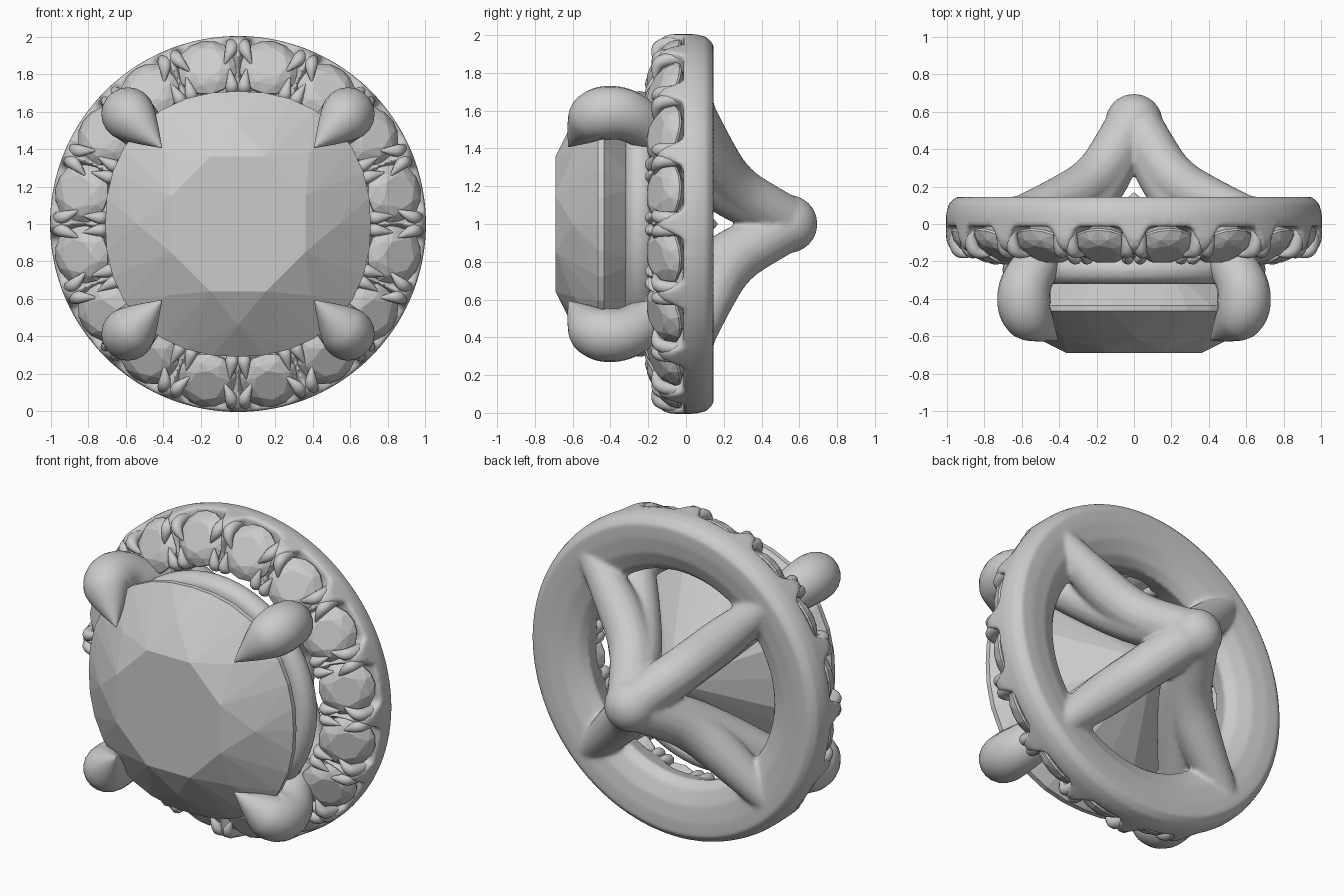
import bpy, bmesh, math
from mathutils import Vector, Matrix

if "Cube" in bpy.data.objects:
    bpy.data.objects.remove(bpy.data.objects["Cube"])

mat = bpy.data.materials.new("pale_grey")
mat.use_nodes = True
GREY = (0.6, 0.6, 0.6, 1)
mat.diffuse_color = GREY
mat.node_tree.nodes["Principled BSDF"].inputs["Base Color"].default_value = GREY

DIAGONALS = [math.radians(45 + 90 * k) for k in range(4)]
STEP = math.tau / 16
STONE_R = .85
SEAT_Y = -.01


def polar(r, a, y, side=0.0):
    """Point at radius r and angle a round the head, shifted sideways."""
    return Vector((r * math.cos(a) - side * math.sin(a), y,
                   1 + r * math.sin(a) + side * math.cos(a)))


def add_object(name, bm, smooth=False):
    bmesh.ops.recalc_face_normals(bm, faces=bm.faces[:])
    me = bpy.data.meshes.new(name)
    bm.to_mesh(me)
    bm.free()
    me.materials.append(mat)
    if smooth:
        me.shade_smooth()
    ob = bpy.data.objects.new(name, me)
    bpy.context.collection.objects.link(ob)
    return ob


def tube(bm, path, radii, sides=6):
    """Add a tapered, capped tube along a smooth path to bm."""
    cu = bpy.data.curves.new("path", "CURVE")
    cu.dimensions = "3D"
    cu.bevel_depth = 1
    cu.bevel_resolution = sides
    cu.use_fill_caps = True
    sp = cu.splines.new("NURBS")
    sp.points.add(len(path) - 1)
    for pt, co, r in zip(sp.points, path, radii):
        pt.co = (*co, 1)
        pt.radius = r
    sp.order_u = 3
    sp.use_endpoint_u = True
    sp.resolution_u = 8
    ob = bpy.data.objects.new("path", cu)
    bpy.context.collection.objects.link(ob)
    me = bpy.data.meshes.new_from_object(
        ob.evaluated_get(bpy.context.evaluated_depsgraph_get()))
    bm.from_mesh(me)
    bpy.data.objects.remove(ob)
    bpy.data.meshes.remove(me)


def seat_dip(r, a, y):
    """Lower the halo's front where a small stone sits, open at the rim."""
    if y > SEAT_Y:
        return y
    across = r * math.sin((a % STEP) - STEP / 2)
    d = abs(across) if r > STONE_R else math.hypot(across, r - STONE_R)
    depth = min(max((.165 - d) / .05, 0), .97)
    return y + depth * (SEAT_Y - y)


def lathe(bm, profile, shape=lambda r, a, y: y, steps=256):
    """Revolve a closed (radius, y) profile round the head's axis."""
    rings = []
    for i in range(steps):
        a = math.tau * i / steps
        rings.append([bm.verts.new(polar(r, a, shape(r, a, y))) for r, y in profile])
    n = len(profile)
    for i in range(steps):
        a, b = rings[i], rings[(i + 1) % steps]
        for j in range(n):
            bm.faces.new((a[j], a[(j + 1) % n], b[(j + 1) % n], b[j]))


def cut_stone(bm, points):
    """Facet a stone as the convex hull of its corner points."""
    verts = [bm.verts.new(p) for p in points]
    res = bmesh.ops.convex_hull(bm, input=verts)
    loose = [v for v in res["geom_interior"] if isinstance(v, bmesh.types.BMVert)]
    bmesh.ops.delete(bm, geom=loose, context="VERTS")


# Setting: scalloped halo, gallery ring, arms and flared legs, fused and softened
bm = bmesh.new()
lathe(bm, [(.64, .04), (.68, .09), (.77, .13), (.87, .145), (.95, .145), (.99, .11), (1.005, .05),
           (1.005, -.005), (1.005, -.08), (.99, -.125), (.96, -.15), (.92, -.165), (.88, -.175),
           (.84, -.18), (.80, -.187), (.76, -.193), (.73, -.185), (.715, -.16), (.68, -.08)],
      seat_dip)
lathe(bm, [(.63 + .075 * math.cos(t * math.tau / 12), -.245 + .078 * math.sin(t * math.tau / 12))
           for t in range(12)])
for a in DIAGONALS:
    tube(bm, [polar(.0, a, .56), polar(.1, a, .44), polar(.28, a, .14), polar(.7, a, -.2)],
         [.135, .135, .13, .11])
    tube(bm, [polar(.0, a, .57), polar(.11, a, .43), polar(.28, a, .24), polar(.56, a, .12),
              polar(.88, a, .06)], [.13, .13, .13, .13, .085])
bmesh.ops.create_icosphere(bm, subdivisions=3, radius=.155,
                           matrix=Matrix.Translation((0, .542, 1)))
setting = add_object("setting", bm)
mod = setting.modifiers.new("fuse", "REMESH")
mod.mode = "VOXEL"
mod.voxel_size = .013
mod.use_smooth_shade = True
mod = setting.modifiers.new("soften", "SMOOTH")
mod.factor = .5
mod.iterations = 7

# Sixteen small stones, tilted outwards
bm = bmesh.new()
for k in range(16):
    a = (k + .5) * STEP
    out = Vector((math.cos(a), 0, math.sin(a)))
    normal = (out * .5 + Vector((0, -.866, 0))).normalized()
    u = Vector((-math.sin(a), 0, math.cos(a)))
    frame = Matrix((u, normal.cross(u), normal)).transposed().to_4x4()
    frame.translation = polar(STONE_R, a, -.11)
    corners = []
    for count, turn, r, h in [(8, 0, .09, .06), (8, .5, .13, .042), (16, 0, .163, .006),
                              (16, 0, .163, -.006), (8, .5, .09, -.075), (1, 0, 0, -.13)]:
        for i in range(count):
            t = (i + turn) * math.tau / count
            corners.append(frame @ Vector((r * math.cos(t), r * math.sin(t), h)))
    cut_stone(bm, corners)
add_object("halo_stones", bm)

# Paired beads that hold the small stones at the inner and outer edges
bm = bmesh.new()
for k in range(16):
    a = k * STEP
    for s in (-1, 1):
        tube(bm, [polar(.96, a, -.02, s * .03), polar(.96, a, -.11, s * .03),
                  polar(.92, a, -.165, s * .04), polar(.85, a, -.165, s * .075)],
             [.034, .037, .034, .003], 3)
        tube(bm, [polar(.72, a, -.08, s * .03), polar(.715, a, -.175, s * .032),
                  polar(.755, a, -.19, s * .034), polar(.83, a, -.17, s * .045)],
             [.034, .036, .033, .003], 3)
add_object("halo_beads", bm, True)

# Four claws curling over the centre stone
bm = bmesh.new()
for a in DIAGONALS:
    tube(bm, [polar(.68, a, -.08), polar(.72, a, -.2), polar(.835, a, -.33), polar(.83, a, -.47),
              polar(.74, a, -.535), polar(.58, a, -.62)],
         [.11, .12, .14, .145, .115, .004], 8)
add_object("claws", bm, True)

# Centre stone with an eight-sided table and slightly cushioned outline
bm = bmesh.new()
corners = [polar(0, 0, .17)]
for i in range(8):
    t = i * math.tau / 8
    corners += [polar(.39, t + math.tau / 16, -.69), polar(.54, t, -.6)]
for i in range(32):
    t = i * math.tau / 32
    r = .71 * (abs(math.cos(t)) ** 2.25 + abs(math.sin(t)) ** 2.25) ** (-1 / 2.25)
    corners += [polar(r, t, -.465), polar(r, t, -.435)]
    if i % 4 == 2:
        corners.append(polar(.52, t, -.25))
cut_stone(bm, corners)
add_object("centre_stone", bm)
